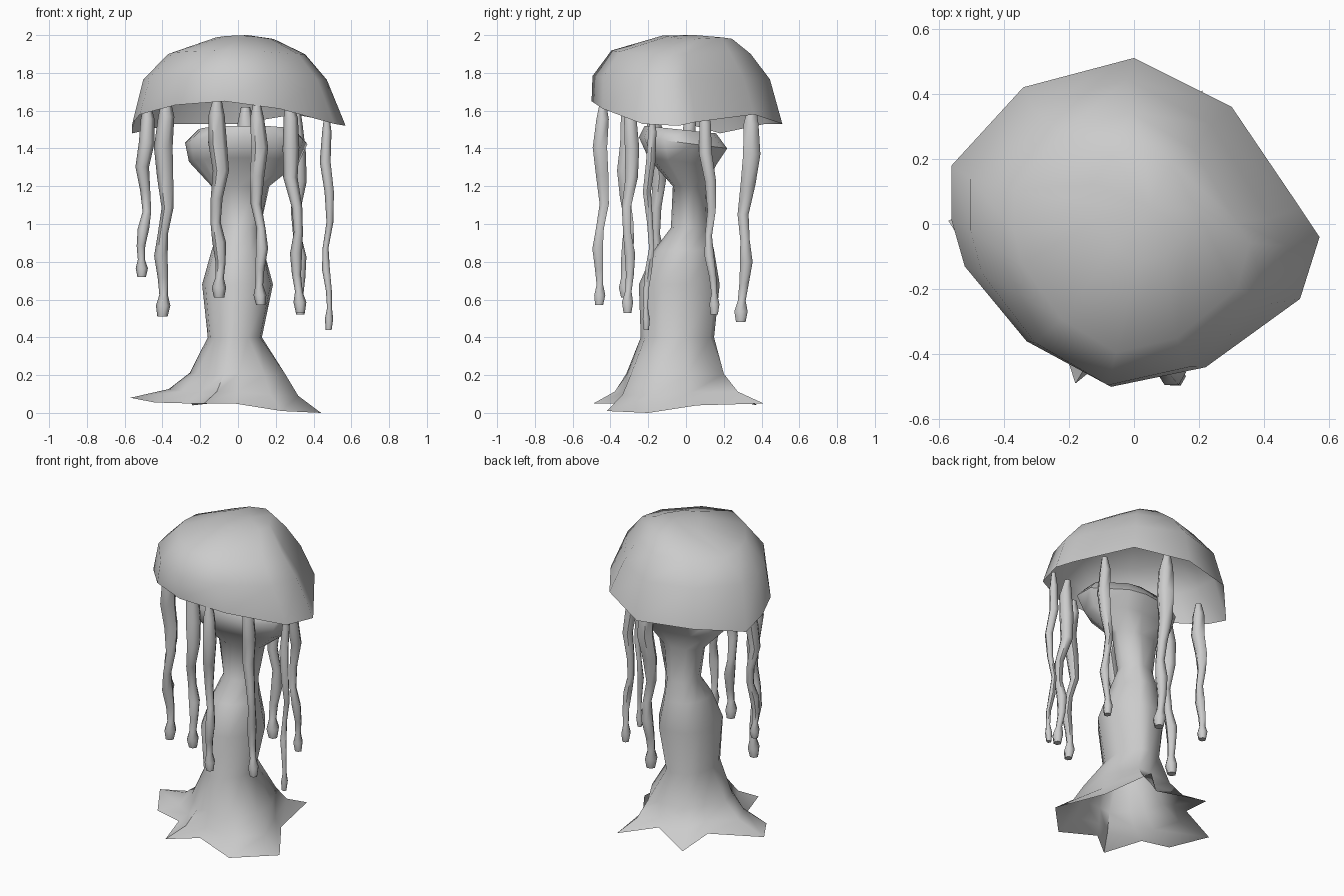
import bpy, bmesh, math
from mathutils import Vector

if "Cube" in bpy.data.objects:
    bpy.data.objects.remove(bpy.data.objects["Cube"])


def make(name, rings, close_start=None, close_end=None):
    """Skin a list of equal-length rings; optional fan points close the ends."""
    bm = bmesh.new()
    vs = [[bm.verts.new(p) for p in r] for r in rings]
    n = len(rings[0])
    for a, b in zip(vs, vs[1:]):
        for i in range(n):
            j = (i + 1) % n
            bm.faces.new((a[i], a[j], b[j], b[i]))
    if close_start:
        c = bm.verts.new(close_start)
        for i in range(n):
            bm.faces.new((c, vs[0][(i + 1) % n], vs[0][i]))
    if close_end:
        c = bm.verts.new(close_end)
        for i in range(n):
            bm.faces.new((c, vs[-1][i], vs[-1][(i + 1) % n]))
    me = bpy.data.meshes.new(name)
    bm.to_mesh(me)
    bm.free()
    ob = bpy.data.objects.new(name, me)
    bpy.context.collection.objects.link(ob)
    bpy.context.view_layer.objects.active = ob
    ob.select_set(True)
    bpy.ops.object.shade_smooth_by_angle(angle=math.radians(60))
    ob.select_set(False)
    return ob


# Cap: open dome with an uneven rim
rim = [(.57, -.04, 1.52), (.51, .05, 1.54), (.30, .36, 1.58), (0, .51, 1.53),
       (-.34, .42, 1.53), (-.56, .18, 1.48), (-.56, .01, 1.53), (-.52, -.13, 1.58),
       (-.33, -.36, 1.63), (-.07, -.50, 1.65), (.22, -.44, 1.61), (.51, -.23, 1.53)]
# x scale, y scale, x shift, y shift, height
dome = [(.86, .93, -.02, -.03, 1.77), (.64, .73, -.01, -.03, 1.905),
        (.28, .36, .03, .06, 1.985)]
rings = [rim] + [[(x * sx + dx, y * sy + dy, h + (z - 1.56) * .15) for x, y, z in rim]
                 for sx, sy, dx, dy, h in dome]
make("cap", rings, close_end=(.05, .05, 2.0))

# Trunk: spreading star of roots, waisted stem, flared cup; open underneath
star = [(.44, -.2, 0), (.27, .06, .04), (.21, .41, .05), (.03, .24, .07),
        (-.24, .38, .04), (-.27, .16, .08), (-.57, .01, .08), (-.44, -.2, .055),
        (-.26, -.24, .05), (-.18, -.49, .05), (-.02, -.36, .05), (.23, -.42, .01)]
angles = [math.atan2(y, x) for x, y, z in star]


def ellipse(x0, x1, y0, y1, z, tilt=0):
    cx, cy, rx, ry = (x0 + x1) / 2, (y0 + y1) / 2, (x1 - x0) / 2, (y1 - y0) / 2
    return [(cx + rx * math.cos(a), cy + ry * math.sin(a), z - tilt * math.sin(a))
            for a in angles]


def blend(r, f, z):
    return [(p[0] + (s[0] - p[0]) * f, p[1] + (s[1] - p[1]) * f, z + s[2] * f)
            for p, s in zip(r, star)]


foot = ellipse(-.20, .24, -.30, .19, .2)
rings = [star, blend(foot, .45, .09), blend(foot, .15, .2)]
# x min, x max, y min, y max, z, tilt
stem = [(-.16, .13, -.24, .15, .40, 0), (-.19, .19, -.25, .18, .68, 0),
        (-.14, .14, -.17, .15, .86, 0), (-.10, .12, -.08, .12, .98, 0),
        (-.14, .17, -.07, .11, 1.20, 0), (-.26, .33, -.20, .16, 1.33, .02),
        (-.28, .375, -.25, .22, 1.43, .03), (-.21, .31, -.22, .16, 1.50, .02)]
rings += [ellipse(*r) for r in stem]
make("trunk", rings, close_end=(.04, -.03, 1.5))

# Tentacles: top x, y, z, bottom x, y, z, thickness
hanging = [(-.48, .02, 1.63, -.51, .02, .72, .038), (-.38, -.17, 1.66, -.40, -.13, .51, .045),
           (-.11, -.31, 1.66, -.10, -.32, .61, .045), (.10, -.44, 1.64, .12, -.46, .57, .040),
           (.27, -.29, 1.65, .33, -.31, .53, .040), (.47, -.18, 1.58, .48, -.21, .44, .026),
           (.31, .10, 1.62, .33, .15, .52, .036), (.04, .35, 1.62, .05, .29, .48, .048)]
# share of length, relative radius
taper = [(0, .5), (.08, .95), (.22, 1.1), (.36, .95), (.5, .7), (.62, .6), (.72, .8),
         (.82, .6), (.9, .5), (.95, .85), (1, .6)]
for k, (x0, y0, z0, x1, y1, z1, t) in enumerate(hanging):
    a, b = Vector((x0, y0, z0)), Vector((x1, y1, z1))
    rings = []
    for f, r in taper:
        c = a.lerp(b, f)
        w = .018 * math.sin(f * math.pi)
        c.x += w * math.sin(f * 13 + k * 1.7)
        c.y += w * math.cos(f * 12 + k * 2.3)
        rings.append([(c.x + t * r * math.cos(i * math.tau / 6),
                       c.y + t * r * math.sin(-i * math.tau / 6), c.z) for i in range(6)])
    make(f"tentacle_{k + 1}", rings, close_start=tuple(a), close_end=tuple(b))
